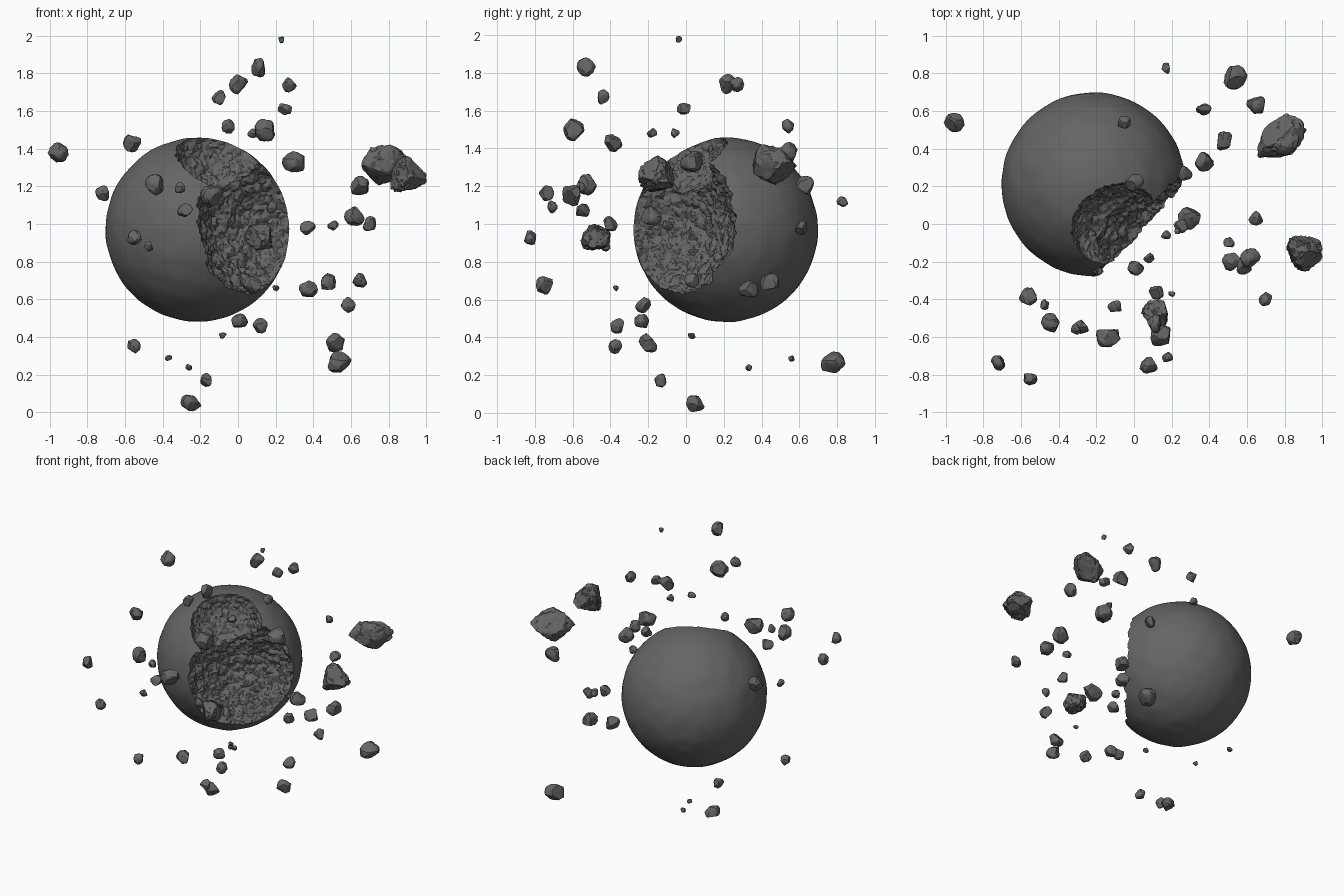
import bpy, bmesh, random
from mathutils import Vector, noise

random.seed(4)
if "Cube" in bpy.data.objects:
    bpy.data.objects.remove(bpy.data.objects["Cube"], do_unlink=True)

stone = bpy.data.materials.new("dark grey stone")
stone.use_nodes = True
STONE_COLOUR = (0.13, 0.13, 0.13, 1)
stone.diffuse_color = STONE_COLOUR
stone.node_tree.nodes["Principled BSDF"].inputs["Base Color"].default_value = STONE_COLOUR


def ball(name, centre, radius, detail, shape):
    """Icosphere whose unit directions are reshaped by a function."""
    bm = bmesh.new()
    bmesh.ops.create_icosphere(bm, subdivisions=detail, radius=1)
    for v in bm.verts:
        v.co = shape(v.co.normalized()) * radius
    mesh = bpy.data.meshes.new(name)
    bm.to_mesh(mesh)
    bm.free()
    mesh.materials.append(stone)
    obj = bpy.data.objects.new(name, mesh)
    obj.location = centre
    bpy.context.collection.objects.link(obj)
    return obj


def activate(obj):
    bpy.ops.object.select_all(action='DESELECT')
    obj.select_set(True)
    bpy.context.view_layer.objects.active = obj


def random_direction():
    return Vector([random.gauss(0, 1) for _ in range(3)]).normalized()


# Planet with faint dents
CENTRE = Vector((-0.215, 0.21, 0.97))
planet = ball("planet", CENTRE, 0.488, 6,
              lambda d: d * (1 + 0.008 * noise.noise(d * 5)))


# Broken hollows, carved with rough lumpy cutters
def craggy(d):
    broad = noise.noise(d * 4) * 0.05
    lumps = noise.voronoi(d * 9)[0][0] * 0.07
    grit = noise.noise(d * 24) * 0.022 + noise.noise(d * 48) * 0.01
    return d * (0.98 + broad + lumps + grit)


for name, aim, distance, radius, detail in (
        ("main_hollow", (0.74, -0.66, 0.08), 0.58, 0.43, 7),
        ("upper_hollow", (0.27, -0.48, 0.82), 0.53, 0.26, 6)):
    cutter = ball(name, CENTRE + Vector(aim).normalized() * distance, radius, detail, craggy)
    cutter.hide_render = True
    activate(planet)
    cut = planet.modifiers.new(name, 'BOOLEAN')
    cut.operation = 'DIFFERENCE'
    cut.solver = 'EXACT'
    cut.object = cutter
    bpy.ops.object.modifier_apply(modifier=cut.name)
    bpy.data.objects.remove(cutter, do_unlink=True)
bpy.ops.object.shade_smooth_by_angle(angle=0.6)


# Flying rocks: lumps chipped flat by random planes
def rock(name, centre, radius, rough=0.06, detail=3, stretch=(1, 1, 1)):
    chips = [(random_direction(), random.uniform(0.68, 0.92)) for _ in range(9)]
    seed = random_direction() * 50

    def shape(d):
        p = d * (1.12 + 0.2 * noise.noise(d * 1.5 + seed))
        for normal, height in chips:
            p -= normal * max(0, p.dot(normal) - height)
        p *= 1 + rough * (noise.noise(d * 6 + seed) + noise.noise(d * 13 + seed))
        return Vector([a * b for a, b in zip(p, stretch)])

    obj = ball(name, centre, radius, detail, shape)
    activate(obj)
    bpy.ops.object.shade_smooth_by_angle(angle=0.5)
    return obj


boulder = rock("long_boulder", (0.78, 0.45, 1.31), 0.1, 0.07, 4, (0.9, 1.3, 1.05))
boulder.rotation_euler.z = -0.6
rock("rough_boulder", (0.9, -0.15, 1.25), 0.09, 0.1, 4)
rock("rough_stone", (0.125, -0.48, 0.935), 0.072, 0.1, 4)

GROUPS = {
    "large_rock": (0.056, [
        (0.15, -0.6, 1.5), (-0.14, -0.6, 1.16), (0.3, 0.03, 1.33), (0.535, 0.78, 0.26)]),
    "medium_rock": (0.047, [
        (0.11, -0.53, 1.83), (0, 0.22, 1.74), (-0.56, -0.39, 1.43), (-0.955, 0.54, 1.38),
        (0.65, 0.635, 1.2), (-0.44, -0.52, 1.21), (0.62, -0.18, 1.04), (0.08, -0.75, 0.68),
        (0.375, 0.33, 0.65), (0.48, 0.44, 0.69), (0.52, -0.2, 0.36), (-0.25, 0.05, 0.05)]),
    "small_rock": (0.036, [
        (0.27, 0.27, 1.74), (-0.1, -0.44, 1.67), (0.25, -0.01, 1.61), (-0.055, 0.54, 1.52),
        (-0.72, -0.74, 1.16), (0.7, -0.4, 1), (0.37, 0.61, 0.98), (-0.555, -0.82, 0.93),
        (0.65, 0.03, 0.7), (0.58, -0.23, 0.57), (0.01, -0.23, 0.48), (0.12, -0.36, 0.46),
        (-0.555, -0.37, 0.35), (-0.17, -0.135, 0.17), (-0.28, -0.55, 1.07)]),
    "pebble": (0.026, [
        (0.08, -0.18, 1.48), (0.17, -0.06, 1.48), (-0.31, -0.56, 1.19), (0.505, -0.1, 0.99),
        (-0.475, -0.43, 0.88), (0.175, -0.71, 1.09), (0.17, 0.83, 1.12)]),
    "chip": (0.017, [
        (0.23, -0.04, 1.98), (0.2, -0.37, 0.66), (-0.08, 0.03, 0.41),
        (-0.37, 0.56, 0.29), (-0.26, 0.33, 0.24)]),
}
for name, (size, places) in GROUPS.items():
    for number, place in enumerate(places, 1):
        rock(f"{name}_{number}", place, size * random.uniform(0.93, 1.07))
